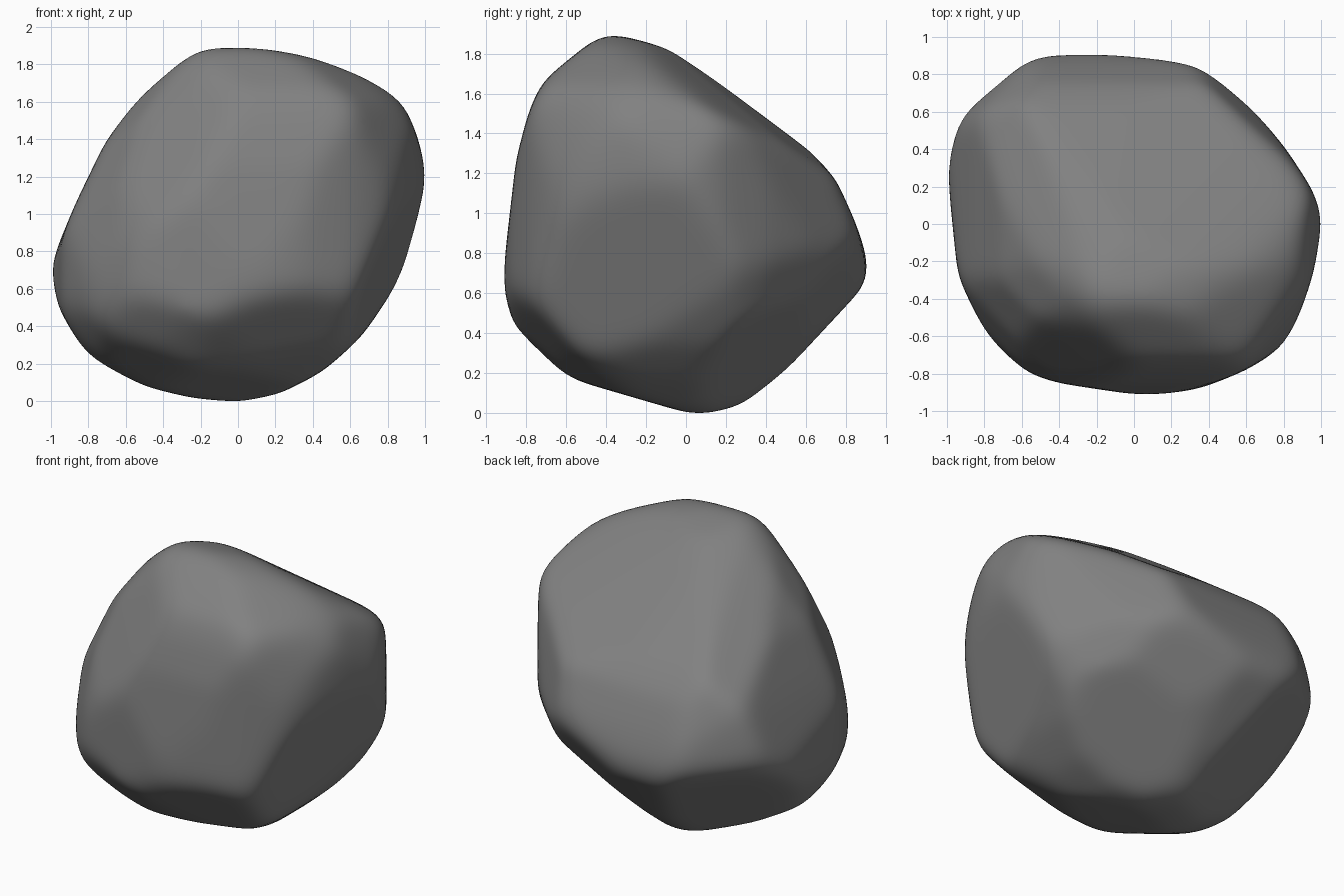
import bpy
import bmesh
from math import sqrt
from mathutils import Vector

if "Cube" in bpy.data.objects:
    bpy.data.objects.remove(bpy.data.objects["Cube"], do_unlink=True)

WEAR = 0.012   # depth that the edge wear takes off again
D, S, C = 1 / sqrt(2), sqrt(2) / 4, sqrt(3) / 2

# Outlines of the stone: each has a horizontal axis, a vertical axis and a
# loop of points about the centre of the stone.
front_outline = [
    (-.12, .945), (.1, .935), (.4, .88), (.75, .76), (.87, .66), (.95, .46),
    (1, .26), (.99, .03), (.9, -.24), (.65, -.6), (.45, -.78), (.22, -.9),
    (0, -.945), (-.25, -.92), (-.5, -.86), (-.8, -.7), (-.92, -.5),
    (-1, -.35), (-1, -.24), (-.86, .1), (-.7, .43), (-.5, .7), (-.25, .91)]
side_outline = [
    (-.37, .945), (-.5, .92), (-.6, .86), (-.7, .74), (-.78, .55), (-.84, .32),
    (-.9, -.2), (-.9, -.38), (-.86, -.52), (-.6, -.76), (0, -.935),
    (.1, -.945), (.28, -.9), (.5, -.72), (.89, -.3), (.9, -.18), (.84, 0),
    (.74, .22), (.62, .35), (.1, .74), (-.1, .87)]
plan_outline = [
    (-.4, .91), (.17, .88), (.4, .82), (.6, .64), (.8, .4), (.95, .17),
    (1, .02), (.95, -.26), (.87, -.5), (.79, -.65), (.6, -.77), (.35, -.87),
    (.15, -.9), (0, -.9), (-.4, -.84), (-.63, -.77), (-.8, -.55),
    (-.93, -.28), (-1, .4), (-.95, .54), (-.8, .7), (-.63, .85), (-.5, .89)]
diagonal_outline = [
    (-.98, -.38), (-.96, -.15), (-.87, .18), (-.71, .49), (-.51, .7),
    (-.37, .77), (-.2, .76), (0, .73), (.2, .67), (.78, .37), (.84, .1),
    (.89, -.18), (.81, -.41), (.67, -.62), (.53, -.74), (.12, -.93),
    (0, -.95), (-.52, -.84), (-.76, -.65), (-.93, -.45)]
rear_outline = [
    (-.89, .04), (-.82, .62), (-.75, .75), (-.64, .85), (-.44, .97),
    (-.19, 1.02), (.13, 1.05), (.51, .86), (.72, .46), (.9, .13), (.95, -.04),
    (.97, -.35), (.96, -.48), (.76, -.74), (.62, -.86), (.41, -.94),
    (.19, -.98), (-.04, -.96), (-.23, -.89), (-.52, -.65), (-.86, -.24)]
under_outline = [
    (-1.02, -.1), (-1.01, .25), (-.95, .5), (-.88, .67), (-.8, .77),
    (-.69, .83), (-.56, .85), (-.37, .81), (-.09, .73), (.73, .4), (.88, .29),
    (1, .07), (1.07, -.27), (1.06, -.4), (1, -.5), (.8, -.71), (.64, -.86),
    (.49, -.94), (.28, -.98), (-.26, -.95), (-.5, -.8), (-.95, -.41)]

outlines = [
    ((1, 0, 0), (0, 0, 1), front_outline),
    ((0, 1, 0), (0, 0, 1), side_outline),
    ((1, 0, 0), (0, 1, 0), plan_outline),
    ((D, D, 0), (-S, S, C), diagonal_outline),
    ((-D, -D, 0), (S, -S, C), rear_outline),
    ((-D, D, 0), (S, S, C), under_outline),
]

# Broad chipped facets: direction and distance from the centre
facets = [
    ((.38, .56, -.74), .79),     # back left underside
    ((.66, .66, -.36), .86),     # bevel above it
    ((-.5, .5, -.71), .88),      # back right underside
    ((.93, -.19, -.35), .85),    # left side
    ((-.6, -.5, .6), .91),       # front right shoulder
    ((-.55, .29, .78), .765),    # back right shoulder
]


def cutting_planes(across, up, loop):
    """Planes touching the stone along each edge of an outline."""
    across, up = Vector(across), Vector(up)
    points = [Vector(p) for p in loop]
    for a, b in zip(points, points[1:] + points[:1]):
        n = Vector((b.y - a.y, a.x - b.x)).normalized()
        if n.dot(a) < 0:
            n = -n
        yield across * n.x + up * n.y, max(n.dot(p) for p in points)


planes = [p for outline in outlines for p in cutting_planes(*outline)]
planes += [(Vector(n).normalized(), h) for n, h in facets]

# Carve a fine sphere down to the planes, then wear its edges
bm = bmesh.new()
bmesh.ops.create_icosphere(bm, subdivisions=6, radius=1)
for v in bm.verts:
    d = v.co.normalized()
    v.co = d * min((h + WEAR) / n.dot(d) for n, h in planes if n.dot(d) > 0.05)
for _ in range(12):
    bmesh.ops.smooth_vert(bm, verts=bm.verts, factor=0.5,
                          use_axis_x=True, use_axis_y=True, use_axis_z=True)

# Stand it on the ground
lowest = min(v.co.z for v in bm.verts)
bmesh.ops.translate(bm, verts=bm.verts, vec=(0, 0, -lowest))

mesh = bpy.data.meshes.new("boulder")
bm.to_mesh(mesh)
bm.free()
boulder = bpy.data.objects.new("boulder", mesh)
bpy.context.collection.objects.link(boulder)
for poly in mesh.polygons:
    poly.use_smooth = True

# Plain grey stone
stone = bpy.data.materials.new("stone_grey")
stone.use_nodes = True
grey = (0.22, 0.22, 0.22, 1)
stone.diffuse_color = grey
stone.node_tree.nodes["Principled BSDF"].inputs["Base Color"].default_value = grey
mesh.materials.append(stone)
